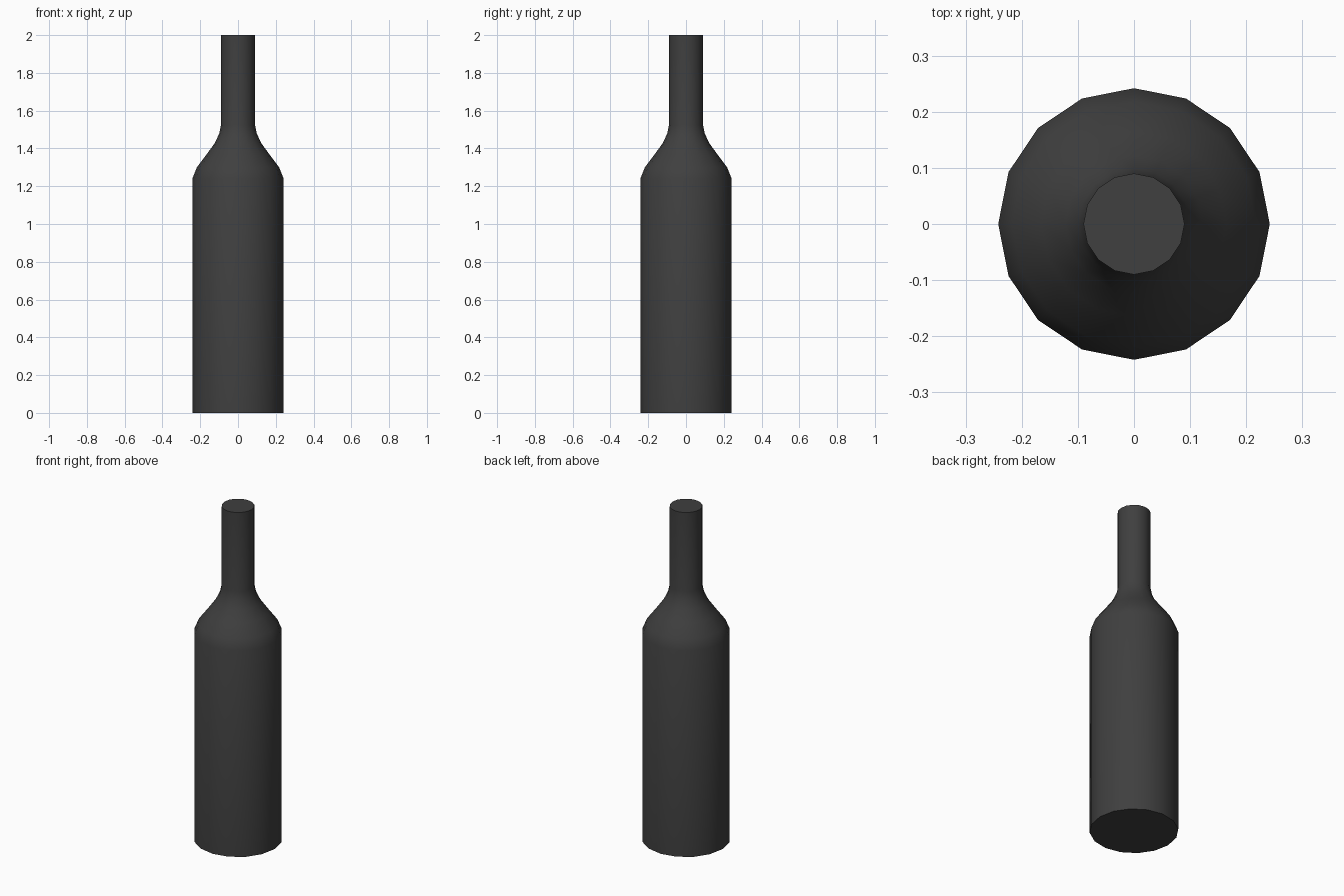
import bpy, bmesh, math

if "Cube" in bpy.data.objects:
    bpy.data.objects.remove(bpy.data.objects["Cube"])

SIDES = 16
# (radius, height) profile: straight body, rounded shoulder, slim neck
PROFILE = [(0.242, 0.0), (0.242, 1.24), (0.218, 1.30), (0.165, 1.37),
           (0.122, 1.43), (0.099, 1.48), (0.09, 1.525), (0.09, 2.0)]

bm = bmesh.new()
rings = [[bm.verts.new((r * math.cos(2 * math.pi * i / SIDES),
                        r * math.sin(2 * math.pi * i / SIDES), z))
          for i in range(SIDES)] for r, z in PROFILE]

# Side walls
for low, high in zip(rings, rings[1:]):
    for i in range(SIDES):
        j = (i + 1) % SIDES
        bm.faces.new((low[i], low[j], high[j], high[i]))

# Flat base and top
bm.faces.new(rings[0][::-1])
bm.faces.new(rings[-1])

mesh = bpy.data.meshes.new("bottle")
bm.to_mesh(mesh)
bm.free()
bottle = bpy.data.objects.new("bottle", mesh)
bpy.context.collection.objects.link(bottle)

# Dark glass colour
mat = bpy.data.materials.new("dark_glass")
mat.diffuse_color = (0.05, 0.05, 0.05, 1)
mat.use_nodes = True
mat.node_tree.nodes["Principled BSDF"].inputs["Base Color"].default_value = mat.diffuse_color
mesh.materials.append(mat)

# Smooth sides, sharp rims
bpy.context.view_layer.objects.active = bottle
bottle.select_set(True)
bpy.ops.object.shade_smooth_by_angle(angle=math.radians(40))
